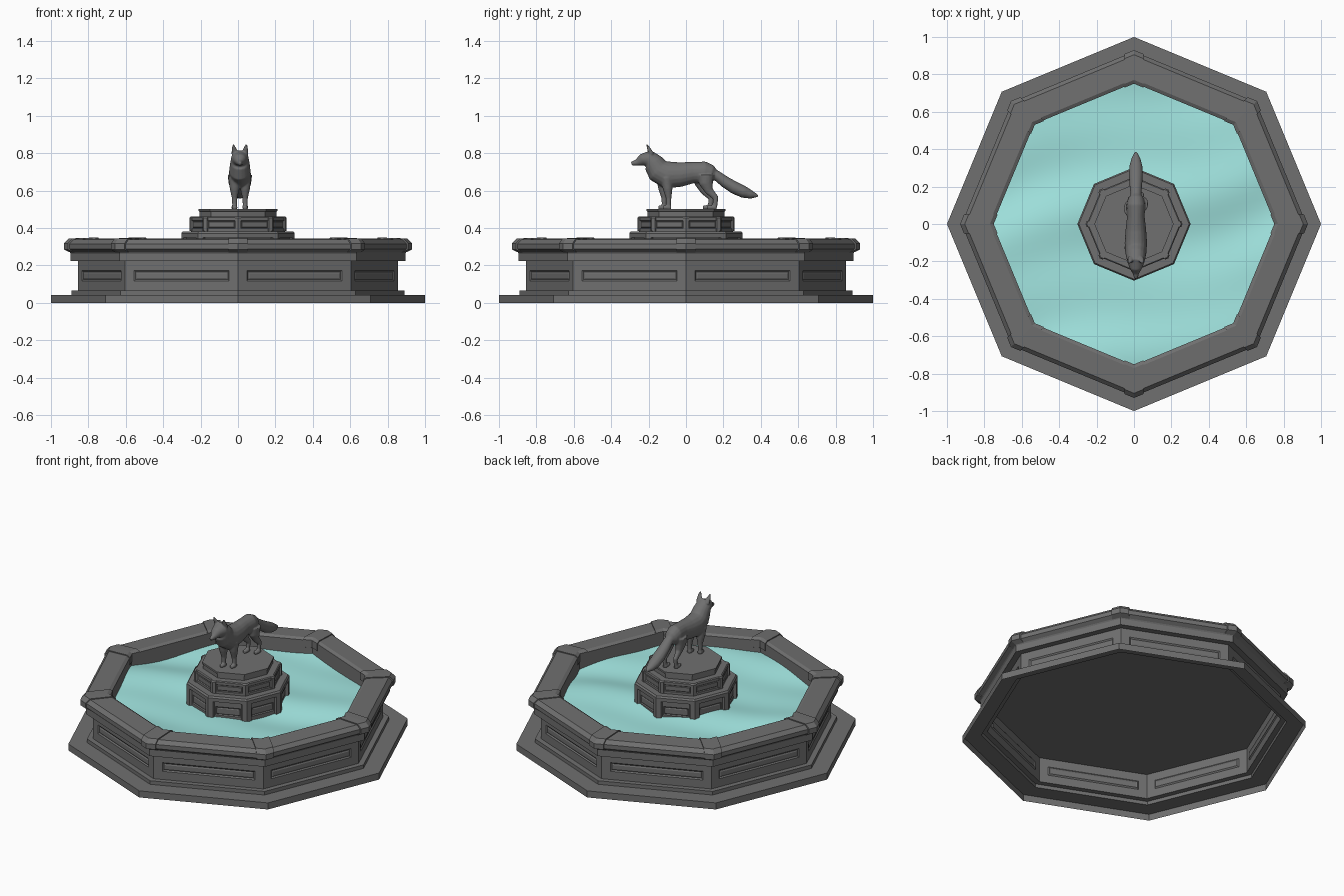
import bpy, bmesh, math
from mathutils import Vector

if "Cube" in bpy.data.objects:
    bpy.data.objects.remove(bpy.data.objects["Cube"])


def material(name, rgb):
    m = bpy.data.materials.new(name)
    m.diffuse_color = (*rgb, 1)
    m.use_nodes = True
    m.node_tree.nodes["Principled BSDF"].inputs["Base Color"].default_value = m.diffuse_color
    return m


STONE = material("grey stone", (0.16, 0.16, 0.16))
WATER = material("teal water", (0.40, 0.87, 0.83))


def finish(bm, name, mat):
    me = bpy.data.meshes.new(name)
    bm.to_mesh(me)
    bm.free()
    ob = bpy.data.objects.new(name, me)
    me.materials.append(mat)
    bpy.context.collection.objects.link(ob)
    return ob


def oct_point(k, r, z=0.0):
    a = k * math.pi / 4
    return Vector((r * math.cos(a), r * math.sin(a), z))


def octagon(name, profile, panels=None, cap=False):
    """Eight-sided lathe; panels = {profile segment: (margin, groove width, depth)}."""
    bm = bmesh.new()
    rings = [[bm.verts.new(oct_point(k, r, z)) for k in range(8)] for r, z in profile]
    bands = []
    for a, b in zip(rings, rings[1:]):
        bands.append([bm.faces.new((a[k], a[(k + 1) % 8], b[(k + 1) % 8], b[k])) for k in range(8)])
    if cap:
        bm.faces.new(rings[-1])
    bm.normal_update()
    for seg, (margin, groove, depth) in (panels or {}).items():
        faces = bands[seg]
        bmesh.ops.inset_individual(bm, faces=faces, thickness=margin, use_even_offset=True)
        bmesh.ops.inset_individual(bm, faces=faces, thickness=groove, depth=-depth, use_even_offset=True)
        bmesh.ops.inset_individual(bm, faces=faces, thickness=groove, depth=depth * 0.6, use_even_offset=True)
    return finish(bm, name, STONE)


def corner_blocks(name, section, w):
    """A closed section wrapped around each of the eight corners."""
    bm = bmesh.new()
    for k in range(8):
        d0 = (oct_point(k - 1, 1) - oct_point(k, 1)).normalized() * w
        d1 = (oct_point(k + 1, 1) - oct_point(k, 1)).normalized() * w
        cols = [[bm.verts.new(oct_point(k, r, z) + d) for r, z in section]
                for d in (d0, Vector(), d1)]
        n = len(section)
        for a, b in zip(cols, cols[1:]):
            for i in range(n):
                j = (i + 1) % n
                bm.faces.new((a[i], b[i], b[j], a[j]))
        bm.faces.new(cols[0])
        bm.faces.new(cols[2][::-1])
    bmesh.ops.recalc_face_normals(bm, faces=bm.faces)
    return finish(bm, name, STONE)


# Basin: stepped plinth, panelled wall and moulding (open underneath)
octagon("basin_wall", [(1.0, 0), (1.0, 0.042), (0.89, 0.042), (0.89, 0.065), (0.855, 0.065),
                       (0.855, 0.225), (0.895, 0.225), (0.895, 0.265)],
        panels={4: (0.052, 0.008, 0.006)})

# Basin rim with bevelled edges and inner face
octagon("basin_rim", [(0.895, 0.265), (0.90, 0.272), (0.922, 0.288), (0.922, 0.315), (0.90, 0.338),
                      (0.775, 0.343), (0.755, 0.333), (0.755, 0.225)])
corner_blocks("rim_corner", [(0.76, 0.285), (0.89, 0.266), (0.93, 0.285), (0.93, 0.318),
                             (0.905, 0.344), (0.77, 0.349), (0.75, 0.338), (0.75, 0.29)], 0.055)

# Basin floor
octagon("basin_floor", [(0.855, 0.225), (0.10, 0.225)], cap=True)

# Rippled water sheet
bm = bmesh.new()
RINGS, SEG = 24, 12


def wave(p):
    x, y = p.x, p.y
    u = 0.92 * y - 0.4 * x + 0.05 * math.sin(4 * x)   # ripples run diagonally
    z = (0.011 * math.sin(9 * u + 0.6) + 0.006 * math.sin(17 * u + 3 * x)
         + 0.004 * math.sin(9 * x + 5 * y + 2))
    return Vector((x, y, 0.251 - 0.006 * x + z))


prev = None
for i in range(RINGS + 1):
    r = 0.12 + (0.756 - 0.12) * i / RINGS
    ring = []
    for k in range(8):
        for s in range(SEG):
            ring.append(bm.verts.new(wave(oct_point(k, r).lerp(oct_point(k + 1, r), s / SEG))))
    if prev:
        for j in range(len(ring)):
            q = (j + 1) % len(ring)
            bm.faces.new((prev[j], ring[j], ring[q], prev[q]))
    prev = ring
for f in bm.faces:
    f.smooth = True
finish(bm, "water", WATER)

# Pedestal: two panelled tiers and a top step
octagon("pedestal_lower", [(0.288, 0.226), (0.288, 0.348), (0.303, 0.35), (0.303, 0.372),
                           (0.295, 0.382), (0.24, 0.382)],
        panels={0: (0.034, 0.006, 0.005)})
corner_blocks("pedestal_lower_corner", [(0.278, 0.226), (0.303, 0.226), (0.303, 0.351), (0.278, 0.351)], 0.03)
octagon("pedestal_upper", [(0.252, 0.38), (0.252, 0.456), (0.246, 0.461), (0.205, 0.461),
                           (0.205, 0.488), (0.212, 0.491), (0.212, 0.502)],
        panels={0: (0.017, 0.004, 0.005)}, cap=True)
corner_blocks("pedestal_upper_corner", [(0.24, 0.385), (0.259, 0.385), (0.259, 0.454), (0.252, 0.462), (0.24, 0.462)], 0.018)


# Fox statue: tapered tubes fused into one smooth body
fox = bmesh.new()
CX = 0.01


def tube(points, n=14):
    """points: (x, y, z, half width, half height) along a path."""
    pos = [Vector(p[:3]) for p in points]
    rings = []
    for i, p in enumerate(points):
        t = (pos[min(i + 1, len(pos) - 1)] - pos[max(i - 1, 0)]).normalized()
        up = t.cross(Vector((1, 0, 0))).normalized()
        side = up.cross(t)
        rings.append([fox.verts.new(pos[i] + Vector((CX, 0, 0))
                                    + side * p[3] * math.cos(2 * math.pi * k / n)
                                    + up * p[4] * math.sin(2 * math.pi * k / n)) for k in range(n)])
    for a, b in zip(rings, rings[1:]):
        for k in range(n):
            fox.faces.new((a[k], a[(k + 1) % n], b[(k + 1) % n], b[k]))
    fox.faces.new(rings[0][::-1])
    fox.faces.new(rings[-1])


# head, neck and torso
tube([(0, y, z, w, h) for y, z, w, h in (
    (-0.292, 0.744, 0.009, 0.010), (-0.262, 0.750, 0.018, 0.018), (-0.235, 0.764, 0.034, 0.032),
    (-0.20, 0.772, 0.047, 0.046), (-0.175, 0.748, 0.052, 0.055), (-0.15, 0.708, 0.057, 0.066),
    (-0.10, 0.683, 0.060, 0.074), (-0.03, 0.686, 0.055, 0.066), (0.04, 0.697, 0.047, 0.057),
    (0.10, 0.698, 0.050, 0.058), (0.135, 0.688, 0.043, 0.048), (0.162, 0.68, 0.02, 0.026))], 18)
# tail
tube([(0, y, z, r * 1.1, r) for y, z, r in (
    (0.12, 0.705, 0.024), (0.165, 0.68, 0.027), (0.21, 0.646, 0.031), (0.26, 0.615, 0.034),
    (0.31, 0.592, 0.032), (0.35, 0.578, 0.022), (0.385, 0.572, 0.006))])
# legs, paws and ears on both sides
for s in (-1, 1):
    dy = 0.012 * s
    tube([(0.028 * s, y + dy, z, r, r) for y, z, r in (
        (-0.115, 0.67, 0.034), (-0.11, 0.61, 0.026), (-0.105, 0.56, 0.015),
        (-0.105, 0.525, 0.013), (-0.108, 0.5, 0.015))])
    tube([(0.028 * s, y + dy, 0.51, r, 0.012) for y, r in ((-0.092, 0.014), (-0.12, 0.016), (-0.136, 0.01))])
    tube([(0.03 * s, y + dy, z, r * 0.8, r) for y, z, r in (
        (0.095, 0.685, 0.045), (0.095, 0.64, 0.038), (0.112, 0.598, 0.023), (0.147, 0.56, 0.016),
        (0.143, 0.525, 0.014), (0.135, 0.5, 0.016))])
    tube([(0.03 * s, y + dy, 0.51, r, 0.012) for y, r in ((0.15, 0.014), (0.12, 0.016), (0.102, 0.01))])
    tube([(0.026 * s, -0.185, 0.795, 0.02, 0.015), (0.031 * s, -0.198, 0.822, 0.014, 0.01),
          (0.035 * s, -0.21, 0.848, 0.004, 0.004)], 8)
bmesh.ops.recalc_face_normals(fox, faces=fox.faces)
statue = finish(fox, "fox_statue", STONE)
remesh = statue.modifiers.new("fuse", "REMESH")
remesh.mode = "VOXEL"
remesh.voxel_size = 0.0045
remesh.use_smooth_shade = True
smooth = statue.modifiers.new("soften", "SMOOTH")
smooth.factor = 0.5
smooth.iterations = 4
